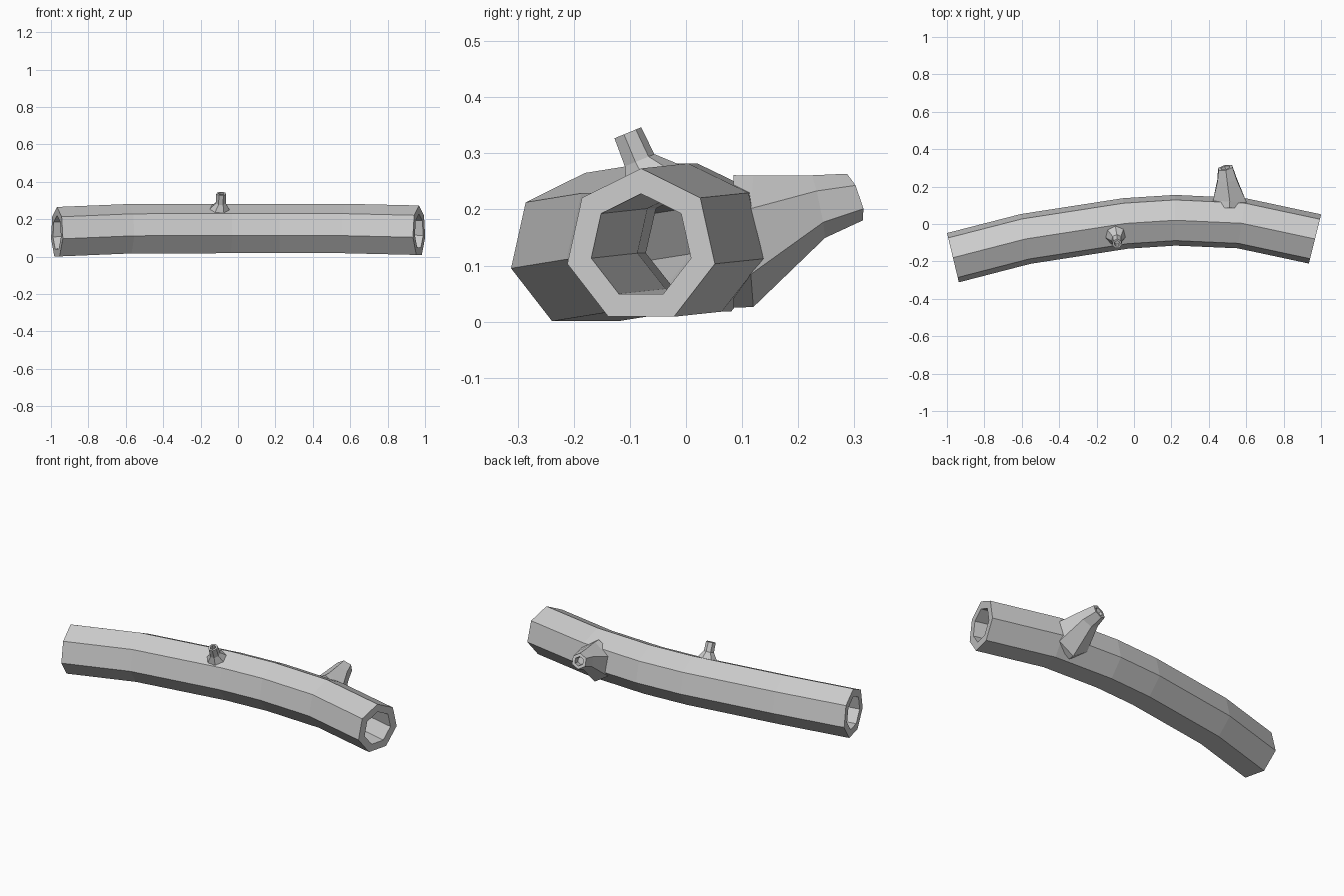
import bpy, bmesh, math
from mathutils import Vector

if "Cube" in bpy.data.objects:
    bpy.data.objects.remove(bpy.data.objects["Cube"])


def ring(center, normal, rw, rh, n):
    """Polygon ring with one corner pointing up, facing along normal."""
    d = Vector(normal).normalized()
    ref = Vector((0, 0, 1)) if abs(d.z) < 0.75 else Vector((0, 1, 0))
    side = d.cross(ref).normalized()
    up = side.cross(d)
    c = Vector(center)
    return [c + side * rw * math.sin(2 * math.pi * i / n)
            + up * rh * math.cos(2 * math.pi * i / n) for i in range(n)]


def loft(name, rings, closed=False):
    """Skin consecutive rings; closed joins last to first, otherwise cap the end."""
    bm = bmesh.new()
    loops = [[bm.verts.new(p) for p in r] for r in rings]
    n = len(loops[0])
    pairs = list(zip(loops, loops[1:]))
    if closed:
        pairs.append((loops[-1], loops[0]))
    for a, b in pairs:
        for i in range(n):
            j = (i + 1) % n
            bm.faces.new((a[i], a[j], b[j], b[i]))
    if not closed:
        bm.faces.new(loops[-1])
        bm.faces.new(loops[0][::-1])
    bmesh.ops.recalc_face_normals(bm, faces=bm.faces)
    me = bpy.data.meshes.new(name)
    bm.to_mesh(me)
    bm.free()
    ob = bpy.data.objects.new(name, me)
    bpy.context.collection.objects.link(ob)
    return ob


# hollow seven-sided log along a bent path: centre and facing direction
path = [((-0.968, -0.18, 0.126), (1, 0.24, 0)),
        ((-0.58, -0.08, 0.142), (1, 0.19, 0)),
        ((-0.045, 0.003, 0.143), (1, 0.11, 0)),
        ((0.22, 0.02, 0.143), (1, 0.01, 0)),
        ((0.575, 0.004, 0.143), (1, -0.16, 0)),
        ((0.968, -0.08, 0.134), (1, -0.25, 0))]
outer = [ring(c, d, 0.139, 0.139, 7) for c, d in path]
inner = [ring(c, d, 0.094, 0.094, 7) for c, d in path]
loft("hollow_log", outer + inner[::-1], closed=True)

# small twig stub on the top front face, with a hollow tip
t = (0.0, -0.38, 0.92)
loft("top_twig", [
    ring((-0.1, -0.06, 0.255), (0, -0.43, 0.9), 0.056, 0.056, 7),
    ring((-0.092, -0.084, 0.287), t, 0.028, 0.030, 7),
    ring((-0.09, -0.105, 0.336), t, 0.027, 0.027, 7),
    ring((-0.09, -0.105, 0.336), t, 0.016, 0.016, 7),
    ring((-0.09, -0.095, 0.312), t, 0.014, 0.014, 7)])

# larger broken branch flaring out of the back, with a hollow tip
b = (-0.2, 0.9, 0.32)
loft("back_branch", [
    ring((0.51, 0.085, 0.143), (0.0, 1, 0.0), 0.108, 0.118, 6),
    ring((0.512, 0.12, 0.143), (0.05, 1, 0.0), 0.104, 0.117, 6),
    ring((0.498, 0.236, 0.205), (-0.05, 0.95, 0.2), 0.060, 0.057, 6),
    ring((0.488, 0.301, 0.222), b, 0.044, 0.044, 6),
    ring((0.488, 0.301, 0.222), b, 0.026, 0.026, 6),
    ring((0.494, 0.270, 0.213), b, 0.022, 0.022, 6)])
